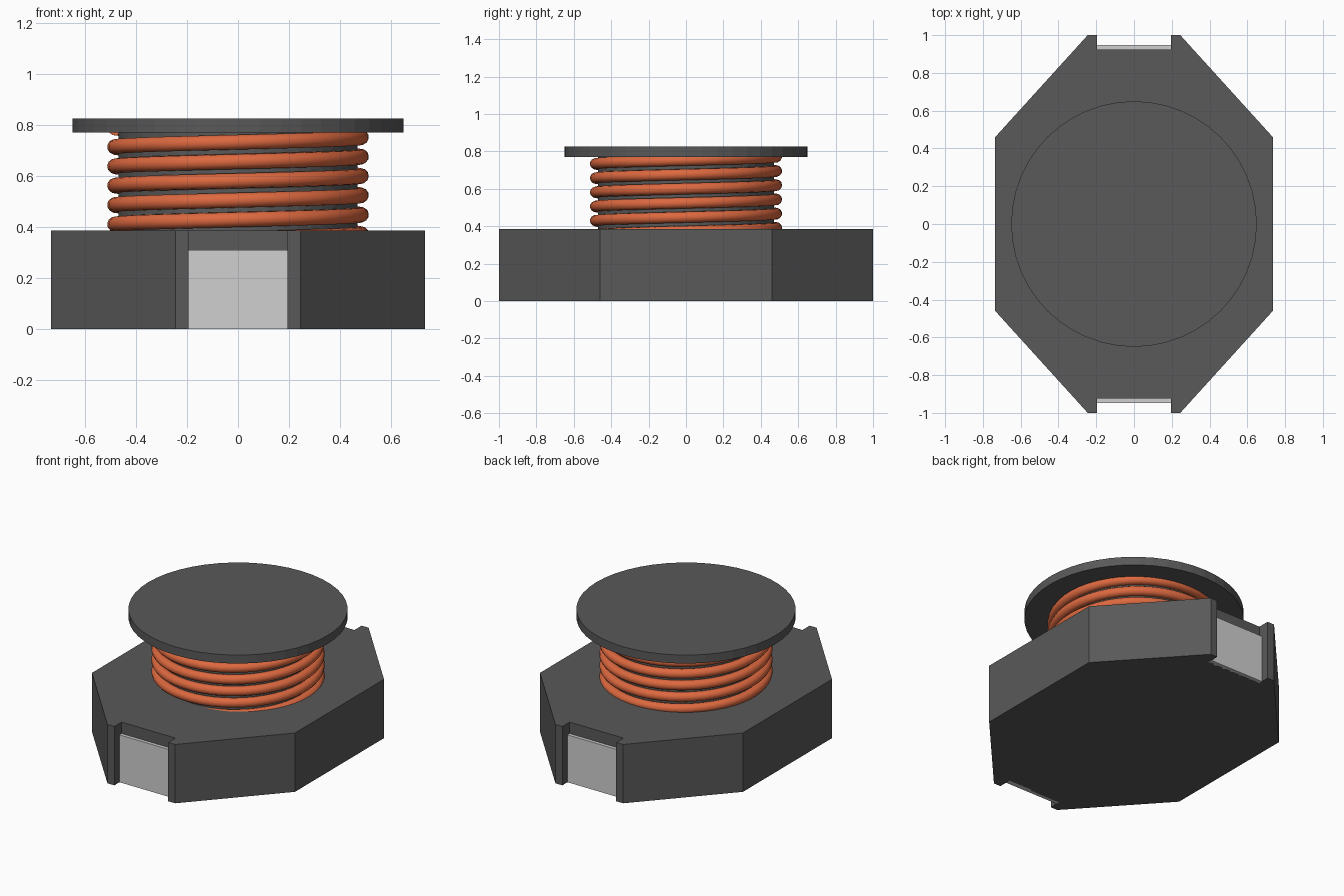
import bpy, bmesh, math

if "Cube" in bpy.data.objects:
    bpy.data.objects.remove(bpy.data.objects["Cube"])


def material(name, rgb):
    m = bpy.data.materials.new(name)
    m.diffuse_color = (*rgb, 1.0)
    m.use_nodes = True
    m.node_tree.nodes["Principled BSDF"].inputs["Base Color"].default_value = m.diffuse_color
    return m


DARK = material("dark grey ferrite", (0.1, 0.1, 0.1))
COPPER = material("copper orange", (0.72, 0.14, 0.05))
METAL = material("light grey metal", (0.63, 0.63, 0.63))


def prism(name, outline, z0, z1, mat):
    """Extrude a closed outline from z0 up to z1."""
    bm = bmesh.new()
    face = bm.faces.new([bm.verts.new((x, y, z0)) for x, y in outline])
    top = bmesh.ops.extrude_face_region(bm, geom=[face])["geom"]
    for v in top:
        if isinstance(v, bmesh.types.BMVert):
            v.co.z = z1
    bmesh.ops.recalc_face_normals(bm, faces=bm.faces)
    mesh = bpy.data.meshes.new(name)
    bm.to_mesh(mesh)
    bm.free()
    mesh.materials.append(mat)
    obj = bpy.data.objects.new(name, mesh)
    bpy.context.collection.objects.link(obj)
    return obj


def circle(r, n):
    return [(r * math.cos(2 * math.pi * i / n), r * math.sin(2 * math.pi * i / n))
            for i in range(n)]


# Eight-sided base with a notch at each end
quarter = [(0.735, 0.46), (0.245, 1.0), (0.195, 1.0), (0.195, 0.925)]
half = quarter + [(-x, y) for x, y in reversed(quarter)]
prism("base", half + [(-x, -y) for x, y in half], 0.0, 0.385, DARK)

# Metal terminals sitting in the notches
for side, label in ((-1, "front"), (1, "back")):
    a, b = side * 0.915, side * 0.947
    prism(label + "_terminal",
          [(-0.195, a), (0.195, a), (0.195, b), (-0.195, b)], 0.0, 0.31, METAL)

# Drum core and top flange
prism("core", circle(0.47, 48), 0.38, 0.78, DARK)
prism("top_flange", circle(0.65, 48), 0.77, 0.825, DARK)

# Copper winding: a round wire swept along a helix
PITCH, STEPS, RADIUS, WIRE = 0.076, 48, 0.484, 0.03
z_start, z_end = 0.355, 0.79
count = int((z_end - z_start) / PITCH * STEPS)
# phase chosen so a turn passes z = 0.714 on the left side
phase = math.pi + 2 * math.pi * (z_start - 0.714) / PITCH
curve = bpy.data.curves.new("winding", "CURVE")
curve.dimensions = "3D"
curve.bevel_depth = WIRE
curve.bevel_resolution = 4
curve.use_fill_caps = True
spline = curve.splines.new("POLY")
spline.points.add(count)
for i, p in enumerate(spline.points):
    t = phase + 2 * math.pi * i / STEPS
    p.co = (RADIUS * math.cos(t), RADIUS * math.sin(t),
            z_start + PITCH * i / STEPS, 1.0)
curve.materials.append(COPPER)
coil = bpy.data.objects.new("winding", curve)
bpy.context.collection.objects.link(coil)
bpy.context.view_layer.objects.active = coil
coil.select_set(True)
bpy.ops.object.convert(target="MESH")
bpy.ops.object.shade_smooth_by_angle(angle=math.radians(40))
